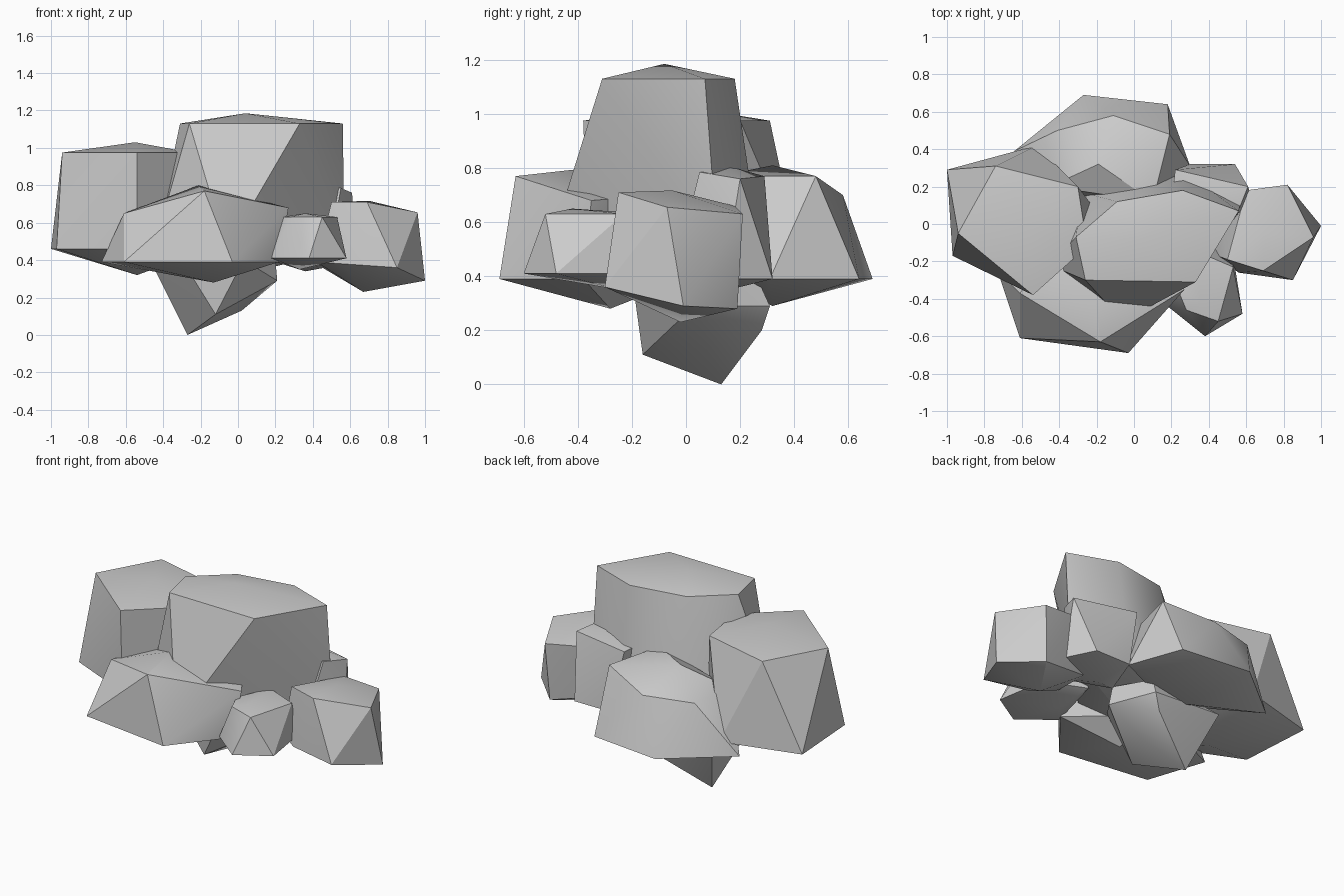
import bpy, bmesh, math


def rock(name, top, upper, z_up, lower, z_low, bottom):
    """Faceted boulder: a peak, an upper outline, a lower outline and a base point.
    Outline points take the shared height unless they carry their own."""
    bm = bmesh.new()
    pts = [top, bottom]
    pts += [(*p, z_up) if len(p) == 2 else p for p in upper]
    pts += [(*p, z_low) if len(p) == 2 else p for p in lower]
    for p in pts:
        bm.verts.new(p)
    res = bmesh.ops.convex_hull(bm, input=bm.verts[:])
    loose = {g for g in res["geom_interior"] + res["geom_unused"]
             if isinstance(g, bmesh.types.BMVert)}
    bmesh.ops.delete(bm, geom=list(loose), context='VERTS')
    bmesh.ops.recalc_face_normals(bm, faces=bm.faces[:])
    mesh = bpy.data.meshes.new(name)
    bm.to_mesh(mesh)
    bm.free()
    ob = bpy.data.objects.new(name, mesh)
    bpy.context.collection.objects.link(ob)
    # soften only the shallow facets
    bpy.ops.object.select_all(action='DESELECT')
    bpy.context.view_layer.objects.active = ob
    ob.select_set(True)
    bpy.ops.object.shade_smooth_by_angle(angle=math.radians(30))
    return ob


# tall central boulder
rock("central_boulder", (0.04, -0.08, 1.185),
     [(0.56, 0.07), (0.33, -0.31), (-0.26, -0.30), (-0.31, -0.07), (-0.09, 0.12), (0.26, 0.18)], 1.13,
     [(0.57, 0.12), (-0.06, -0.52), (-0.45, -0.22), (-0.28, 0.17), (0.27, 0.28)], 0.46,
     (0.0, -0.1, 0.35))

# left boulder
rock("left_boulder", (-0.55, -0.03, 1.03),
     [(-0.94, -0.05), (-0.74, 0.31), (-0.30, 0.20), (-0.25, -0.12), (-0.54, -0.38)], 0.975,
     [(-1.0, 0.29), (-0.97, -0.17), (-0.54, -0.36), (-0.15, 0.0), (-0.52, 0.42)], 0.46,
     (-0.54, 0.0, 0.32))

# broad front boulder
rock("front_boulder", (-0.21, -0.36, 0.80),
     [(-0.18, -0.63, 0.77), (-0.61, -0.37, 0.65), (0.27, -0.35, 0.68), (-0.4, -0.1), (0.1, -0.1)], 0.70,
     [(-0.03, -0.69), (-0.61, -0.61), (-0.73, -0.25), (0.22, -0.38), (-0.2, 0.0)], 0.39,
     (-0.13, -0.28, 0.28))

# broad back boulder
rock("back_boulder", (-0.19, 0.32, 0.81),
     [(-0.11, 0.58, 0.70), (0.19, 0.48), (-0.41, 0.50, 0.70), (0.1, 0.12), (-0.45, 0.2, 0.69)], 0.77,
     [(-0.27, 0.69), (0.18, 0.64), (0.30, 0.31), (-0.64, 0.39), (-0.15, 0.1)], 0.39,
     (-0.13, 0.32, 0.29))

# right boulder
rock("right_boulder", (0.70, -0.05, 0.717),
     [(0.69, -0.25), (0.96, -0.07, 0.655), (0.82, 0.21, 0.63), (0.60, 0.18, 0.66), (0.50, -0.19)], 0.71,
     [(0.85, -0.30), (1.0, -0.01, 0.29), (0.80, 0.19, 0.28), (0.45, 0.1), (0.42, -0.16, 0.39), (0.56, -0.26, 0.38)], 0.36,
     (0.67, -0.02, 0.23))

# small stone at front right
rock("front_stone", (0.36, -0.42, 0.65),
     [(0.28, -0.46), (0.45, -0.52), (0.53, -0.23), (0.32, -0.14), (0.23, -0.34)], 0.63,
     [(0.38, -0.60), (0.58, -0.48), (0.53, -0.17), (0.28, -0.06), (0.18, -0.44)], 0.41,
     (0.33, -0.25, 0.35))

# small stone at back right
rock("back_stone", (0.42, 0.16, 0.805),
     [(0.55, 0.05, 0.785), (0.61, 0.20, 0.76), (0.22, 0.29), (0.20, 0.10)], 0.77,
     [(0.63, 0.14), (0.54, 0.32), (0.30, 0.32), (0.20, 0.05), (0.48, -0.05)], 0.39,
     (0.36, 0.12, 0.34))

# base stone underneath
rock("base_stone", (-0.12, 0.05, 0.50),
     [(-0.45, 0.03, 0.36), (-0.30, -0.19), (0.03, -0.20), (0.20, 0.05), (0.08, 0.26), (-0.38, 0.29, 0.33)], 0.40,
     [(-0.12, -0.16, 0.11), (0.02, 0.08), (0.05, 0.28, 0.20), (0.10, 0.31, 0.29), (0.21, 0.03, 0.29)], 0.13,
     (-0.27, 0.13, 0.0))
